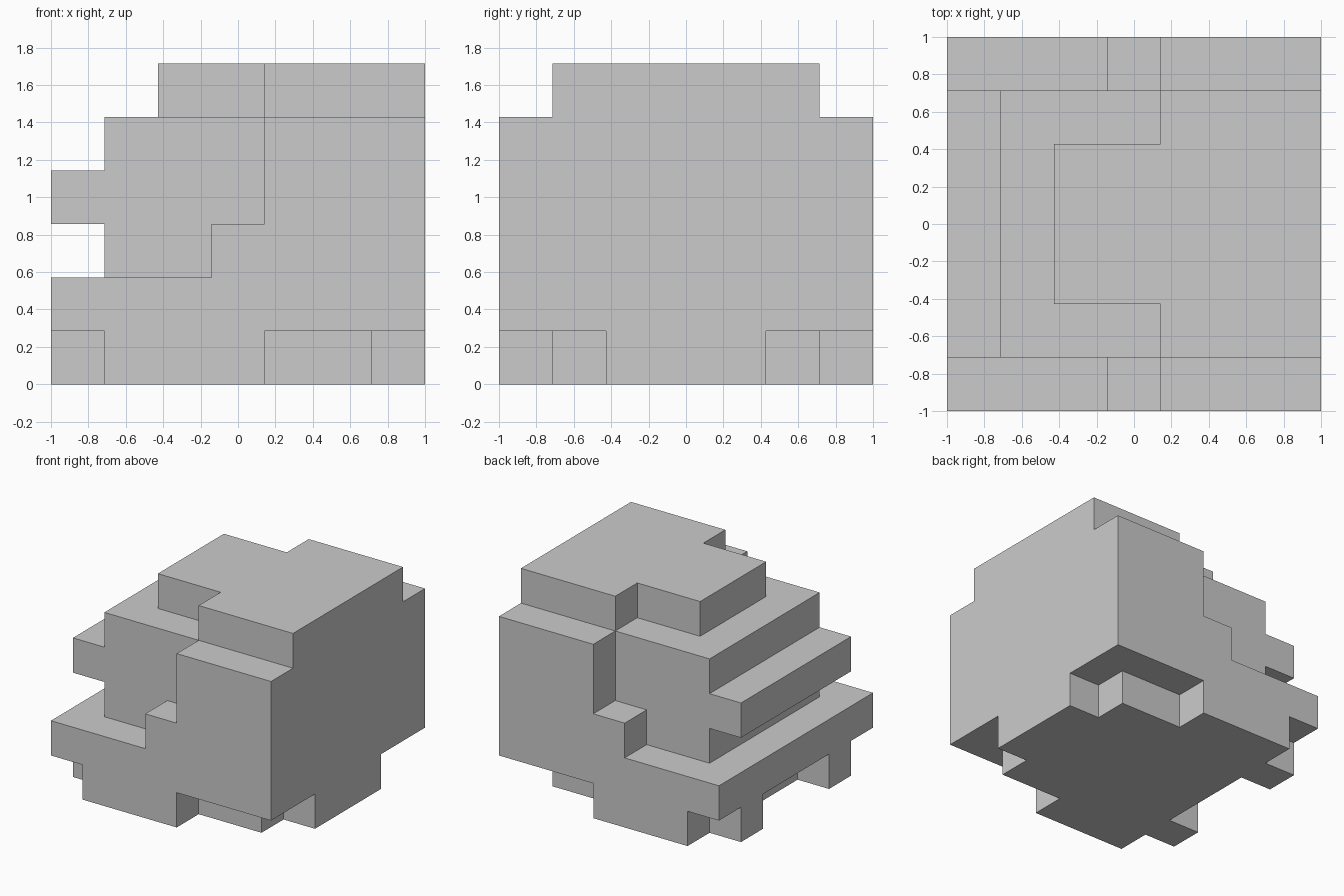
import bpy, bmesh, math

if "Cube" in bpy.data.objects:
    bpy.data.objects.remove(bpy.data.objects["Cube"])

U = 2 / 7  # edge length of one block; the model is 7 x 7 x 6 blocks
cells = set()


def fill(x0, x1, y0, y1, z):
    """Fill blocks x0..x1-1, y0..y1-1 in layer z."""
    cells.update((x, y, z) for x in range(x0, x1) for y in range(y0, y1))


def fill_mirrored(x0, x1, y0, y1, z):
    """Same, also mirrored front to back."""
    fill(x0, x1, y0, y1, z)
    fill(x0, x1, 7 - y1, 7 - y0, z)


# Foot layer: plus-like outline with two studs on the left
fill(1, 6, 1, 6, 0)
fill_mirrored(1, 4, 0, 1, 0)
fill_mirrored(0, 1, 1, 2, 0)
fill(6, 7, 2, 5, 0)

# Full slab
fill(0, 7, 0, 7, 1)

# Stepped core and side cheeks: (layer, core start x, cheek start x)
for z, core, cheek in ((2, 1, 3), (3, 0, 4), (4, 1, 4)):
    fill(core, 7, 1, 6, z)
    fill_mirrored(cheek, 7, 0, 1, z)

# Cap
fill(2, 7, 2, 5, 5)
fill_mirrored(4, 7, 1, 2, 5)

# Outer skin: only the exposed block faces
bm = bmesh.new()
verts = {}


def vert(p):
    if p not in verts:
        verts[p] = bm.verts.new(((p[0] - 3.5) * U, (p[1] - 3.5) * U, p[2] * U))
    return verts[p]


for c in sorted(cells):
    for axis in range(3):
        a, b = (axis + 1) % 3, (axis + 2) % 3
        for side in (0, 1):
            n = list(c)
            n[axis] += 2 * side - 1
            if tuple(n) in cells:
                continue
            ring = []
            for da, db in ((0, 0), (1, 0), (1, 1), (0, 1)):
                p = list(c)
                p[axis] += side
                p[a] += da
                p[b] += db
                ring.append(vert(tuple(p)))
            bm.faces.new(ring if side else ring[::-1])

# Merge flat areas into single faces
bmesh.ops.dissolve_limit(bm, angle_limit=math.radians(1),
                         verts=bm.verts[:], edges=bm.edges[:])
mesh = bpy.data.meshes.new("stepped_block")
bm.to_mesh(mesh)
bm.free()
obj = bpy.data.objects.new("stepped_block", mesh)
bpy.context.collection.objects.link(obj)
